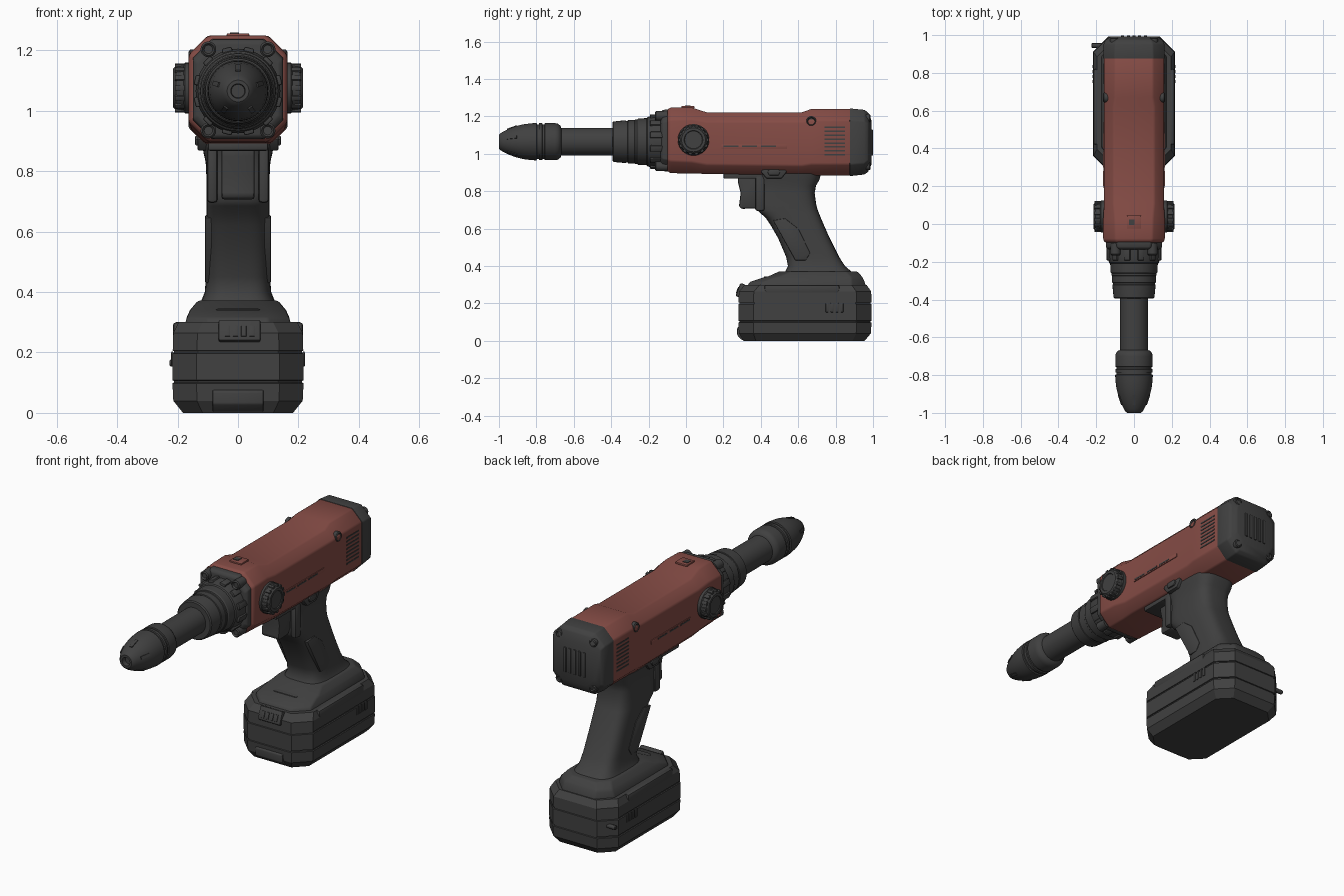
import bpy, bmesh, math
from mathutils import Matrix, Euler, Vector

if "Cube" in bpy.data.objects:
    bpy.data.objects.remove(bpy.data.objects["Cube"])


def material(name, rgb):
    m = bpy.data.materials.new(name)
    m.diffuse_color = (*rgb, 1)
    m.use_nodes = True
    m.node_tree.nodes["Principled BSDF"].inputs["Base Color"].default_value = m.diffuse_color
    return m


RED = material("muted_red", (0.235, 0.072, 0.060))
DARK = material("charcoal", (0.052, 0.052, 0.052))
AXIS_Z = 1.065   # height of the barrel axis


def finish(name, bm, mat, bevel=0.0, mirror=False, angle=32):
    bmesh.ops.recalc_face_normals(bm, faces=bm.faces[:])
    if bevel:
        sharp = [e for e in bm.edges if e.is_manifold and e.calc_face_angle(0) > math.radians(25)]
        bmesh.ops.bevel(bm, geom=sharp, offset=bevel, segments=2, profile=0.5,
                        affect='EDGES', clamp_overlap=True)
    me = bpy.data.meshes.new(name)
    bm.to_mesh(me)
    bm.free()
    me.materials.append(mat)
    ob = bpy.data.objects.new(name, me)
    bpy.context.collection.objects.link(ob)
    bpy.ops.object.select_all(action='DESELECT')
    ob.select_set(True)
    bpy.context.view_layer.objects.active = ob
    bpy.ops.object.shade_smooth_by_angle(angle=math.radians(angle))
    if mirror:
        ob.modifiers.new("mirror", 'MIRROR')
    return ob


def loft(name, rings, mat, **kw):
    bm = bmesh.new()
    vs = [[bm.verts.new(p) for p in r] for r in rings]
    n = len(vs[0])
    for a, b in zip(vs, vs[1:]):
        for i in range(n):
            j = (i + 1) % n
            bm.faces.new((a[i], a[j], b[j], b[i]))
    bm.faces.new(vs[0])
    bm.faces.new(vs[-1])
    return finish(name, bm, mat, **kw)


def octagon(hx, lo, hi, c):
    return [(-hx + c, lo), (hx - c, lo), (hx, lo + c), (hx, hi - c),
            (hx - c, hi), (-hx + c, hi), (-hx, hi - c), (-hx, lo + c)]


def loft_y(name, secs, mat, **kw):
    """Octagon sections along y: (y, half width, bottom, top, chamfer)."""
    return loft(name, [[(x, s[0], z) for x, z in octagon(*s[1:])] for s in secs], mat, **kw)


def loft_z(name, secs, mat, **kw):
    """Octagon sections up z: (z, half width, front, back, chamfer)."""
    return loft(name, [[(x, y, s[0]) for x, y in octagon(*s[1:])] for s in secs], mat, **kw)


def lathe(name, prof, mat, axis='Y', c=(0, AXIS_Z), n=40, **kw):
    rings = []
    for t, r in prof:
        ring = []
        for i in range(n):
            a = 2 * math.pi * i / n
            u, v = c[0] + r * math.cos(a), c[1] + r * math.sin(a)
            ring.append((u, t, v) if axis == 'Y' else (t, u, v))
        rings.append(ring)
    return loft(name, rings, mat, **kw)


def blocks(name, items, mat, **kw):
    """Boxes given as (centre, size, rotation)."""
    bm = bmesh.new()
    for c, s, rot in items:
        m = Matrix.LocRotScale(Vector(c), Euler(rot), Vector(s))
        bmesh.ops.create_cube(bm, size=1, matrix=m)
    return finish(name, bm, mat, **kw)


def plate(name, prof, x0, x1, mat, **kw):
    """Side profile (y, z) extruded from x0 to x1."""
    return loft(name, [[(x, y, z) for y, z in prof] for x in (x0, x1)], mat, **kw)


# Main housing and rear cap
loft_y("housing", [(-.10, .150, .908, 1.235, .06), (-.085, .163, .897, 1.248, .065),
                   (.03, .163, .895, 1.248, .062), (.11, .158, .893, 1.222, .05),
                   (.62, .158, .887, 1.222, .05), (.67, .160, .885, 1.24, .06),
                   (.882, .160, .885, 1.24, .06)], RED, bevel=.008)
loft_y("rear_cap", [(.875, .164, .881, 1.243, .062), (.955, .160, .890, 1.235, .06),
                    (.975, .150, .905, 1.22, .06), (.993, .122, .945, 1.175, .05)], DARK, bevel=.006)
blocks("rear_vent_bars", [((x * .03, .992, 1.06), (.016, .014, .14), (0, 0, 0))
                          for x in range(-2, 3)], DARK, bevel=.003)
for z in (.935, 1.19):
    lathe("cap_screw", [(.93, .022), (.982, .022), (.986, .016), (.978, .012)], DARK,
          c=(.105, z), n=16, mirror=True)

# Top button, side strips, vents and screws on the housing
blocks("top_button", [((0, .01, 1.25), (.075, .07, .012), (0, 0, 0))], RED, bevel=.004)
blocks("top_button_slot", [((-.012, .01, 1.255), (.03, .03, .008), (0, 0, 0))], DARK)
blocks("side_strip", [((.158, .365, 1.04), (.008, .35, .022), (0, 0, 0))], RED, bevel=.002, mirror=True)
blocks("side_strip_inlay", [((.160, y, 1.04), (.007, .08, .008), (0, 0, 0))
                            for y in (.24, .34, .44)], DARK, mirror=True)
blocks("side_vents", [((.159, .795, .995 + .021 * i), (.006, .11, .008), (0, 0, 0))
                      for i in range(8)], DARK, mirror=True)
lathe("housing_screw", [(.11, .027), (.158, .027), (.163, .021), (.155, .016), (.155, .004)], DARK,
      axis='X', c=(.67, 1.175), n=20, mirror=True)

# Round side knobs with gripping ribs
KNOB = (.04, 1.075)
lathe("side_knob", [(.13, .084), (.175, .084), (.18, .078), (.205, .074), (.215, .064),
                    (.215, .05), (.211, .047), (.211, .01)], DARK, axis='X', c=KNOB, mirror=True)
ribs = []
for k in range(14):
    a = 2 * math.pi * k / 14
    ribs.append(((.192, KNOB[0] + .074 * math.cos(a), KNOB[1] + .074 * math.sin(a)),
                 (.034, .016, .018), (a, 0, 0)))
blocks("knob_ribs", ribs, DARK, bevel=.003, mirror=True)

# Gearbox flange with corner bosses and ribs
loft_y("front_flange", [(-.135, .135, .918, 1.222, .065), (-.125, .148, .908, 1.235, .065),
                        (-.09, .150, .905, 1.238, .062)], DARK, bevel=.005)
for z in (.934, 1.203):
    lathe("flange_boss", [(-.10, .026), (-.16, .026), (-.166, .020), (-.158, .014), (-.158, .003)],
          DARK, c=(.098, z), n=18, mirror=True)
ribs = []
for k in range(12):
    a = 2 * math.pi * (k + .5) / 12
    ribs.append(((.136 * math.sin(a), -.155, AXIS_Z + .136 * math.cos(a)),
                 (.034, .075, .024), (0, a, 0)))
blocks("flange_ribs", ribs, DARK, bevel=.005)

# Stepped nose collar
lathe("nose_collar", [(-.10, .14), (-.175, .14), (-.205, .132), (-.21, .126), (-.255, .124),
                      (-.262, .119), (-.272, .119), (-.275, .116), (-.31, .116), (-.312, .111),
                      (-.32, .111), (-.322, .114), (-.35, .112), (-.388, .108), (-.394, .102),
                      (-.394, .07)], DARK)
# Shaft and chuck
lathe("shaft", [(-.38, .074), (-.70, .074)], DARK)
lathe("chuck", [(-.665, .07), (-.672, .086), (-.685, .096), (-.70, .099), (-.755, .099),
                (-.757, .093), (-.767, .093), (-.769, .099), (-.785, .099), (-.787, .093),
                (-.797, .093), (-.799, .100), (-.83, .098), (-.87, .093), (-.91, .083),
                (-.95, .068), (-.98, .053), (-.995, .043), (-1.0, .036), (-1.0, .024),
                (-.975, .022), (-.975, .004)], DARK)
bm = bmesh.new()
for k in range(5):    # jaw marks along the nose taper
    m = (Matrix.Translation((0, -.93, AXIS_Z)) @ Matrix.Rotation(2 * math.pi * k / 5, 4, 'Y')
         @ Matrix.Translation((0, 0, .075)) @ Matrix.Rotation(math.radians(20), 4, 'X')
         @ Matrix.Diagonal((.016, .055, .008, 1)))
    bmesh.ops.create_cube(bm, size=1, matrix=m)
finish("chuck_jaw_marks", bm, DARK)


# Handle: rounded sections (z, front, back, half width)
def rounded(z, y0, y1, hx, n=40):
    ring = []
    for i in range(n):
        c, s = math.cos(2 * math.pi * i / n), math.sin(2 * math.pi * i / n)
        ring.append((hx * math.copysign(abs(c) ** .55, c),
                     (y0 + y1) / 2 + (y1 - y0) / 2 * math.copysign(abs(s) ** .55, s), z))
    return ring


loft("handle", [rounded(*s) for s in (
    (.34, .515, .915, .138), (.37, .53, .885, .122), (.40, .545, .85, .110), (.45, .535, .818, .106),
    (.55, .492, .768, .105), (.62, .452, .737, .105), (.66, .425, .72, .105), (.685, .395, .71, .105),
    (.70, .382, .704, .105), (.73, .378, .696, .105), (.79, .385, .688, .105), (.83, .385, .695, .107),
    (.86, .38, .713, .114), (.895, .37, .722, .120))], DARK, angle=40)
plate("grip_panel", [(.465, .645), (.53, .655), (.60, .60), (.665, .47), (.64, .43), (.585, .43)],
      -.109, .109, DARK, bevel=.004)
blocks("upper_bracket", [((0, .32, .882), (.20, .24, .03), (0, 0, 0))], DARK, bevel=.008)

# Trigger, its surround and the direction switch
plate("trigger", [(.28, .885), (.277, .85), (.292, .79), (.283, .72), (.295, .706), (.37, .708),
                  (.40, .74), (.40, .885)], -.055, .055, DARK, bevel=.012)
blocks("trigger_surround", [((.085, .395, .79), (.035, .05, .19), (0, 0, 0))], DARK,
       bevel=.012, mirror=True)
plate("direction_switch", [(.40, .905), (.42, .93), (.52, .93), (.54, .905), (.51, .868), (.43, .868)],
      -.134, .134, DARK, bevel=.006)
plate("direction_switch_button", [(.435, .905), (.445, .917), (.495, .917), (.505, .905),
                                  (.495, .885), (.445, .885)], -.142, .142, DARK, bevel=.004)

# Battery body with seams, and the foot above it
loft_z("battery", [(0, .182, .308, .955, .065), (.04, .214, .283, .988, .078),
                   (.098, .217, .280, .992, .08), (.10, .212, .285, .987, .08),
                   (.106, .212, .285, .987, .08), (.108, .217, .280, .992, .08),
                   (.196, .217, .280, .992, .08), (.198, .212, .285, .987, .08),
                   (.204, .212, .285, .987, .08), (.206, .216, .280, .992, .08),
                   (.265, .214, .283, .990, .08), (.30, .196, .315, .965, .08)], DARK, angle=25)
loft_z("battery_foot", [(.27, .180, .315, .968, .08), (.315, .170, .34, .955, .07),
                        (.338, .160, .41, .945, .06), (.345, .155, .44, .94, .06),
                        (.372, .132, .50, .915, .06)], DARK, bevel=.008)
blocks("foot_latch", [((0, .465, .33), (.15, .10, .03), (0, 0, 0))], DARK, bevel=.008)
blocks("battery_side_rail", [((.2, .62, .275), (.03, .40, .05), (0, 0, 0))], DARK,
       bevel=.01, mirror=True)
plate("battery_front_lip", [(.30, .004), (.274, .03), (.274, .07), (.29, .082), (.36, .082), (.36, .004)],
      -.085, .085, DARK, bevel=.005)

# Charge gauge on the front slope, vents on the sides and the small side stud
tilt = (math.radians(-20), 0, 0)
blocks("charge_gauge", [((.005, .292, .27), (.14, .03, .075), tilt)], DARK, bevel=.008)
blocks("charge_gauge_cells", [((-.035 + .027 * i, .276, .27), (.017, .008, .038), tilt)
                              for i in range(4)], DARK, bevel=.002)
blocks("battery_side_vents", [((.217, .755 + .026 * i, .178), (.008, .016, .05), (0, 0, 0))
                              for i in range(4)], DARK, bevel=.003, mirror=True)
lathe("battery_stud", [(-.16, .012), (-.222, .012), (-.226, .008)], DARK, axis='X', c=(.945, .165), n=14)
